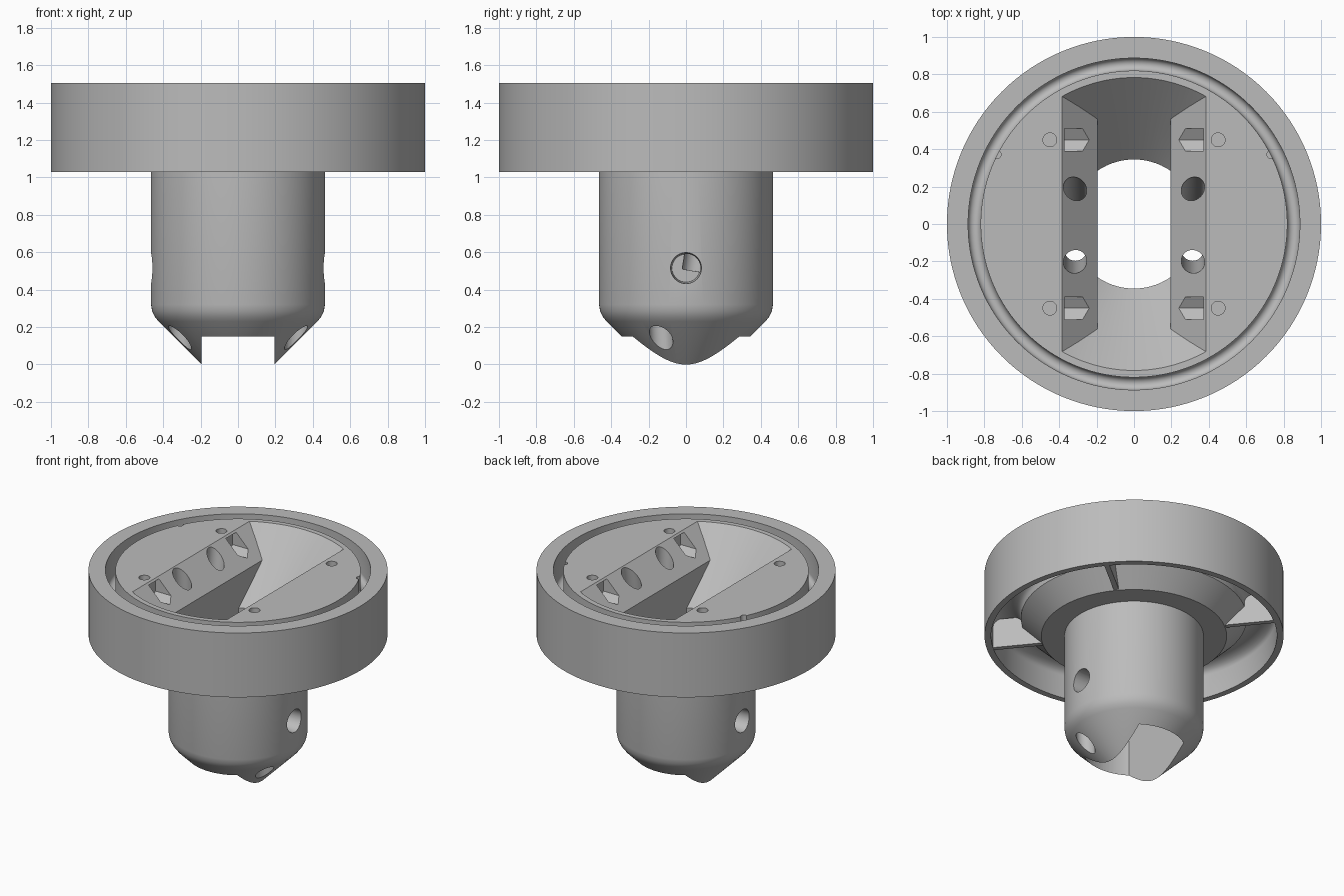
import bpy, bmesh
from math import pi, sin, cos, radians
from mathutils import Vector, Matrix

old = bpy.data.objects.get("Cube")
if old:
    bpy.data.objects.remove(old, do_unlink=True)

grey = bpy.data.materials.new("plain grey")
grey.use_nodes = True
grey.diffuse_color = (0.5, 0.5, 0.5, 1)
grey.node_tree.nodes["Principled BSDF"].inputs["Base Color"].default_value = (0.5, 0.5, 0.5, 1)


def make(name, bm):
    bmesh.ops.remove_doubles(bm, verts=bm.verts, dist=1e-5)
    bmesh.ops.recalc_face_normals(bm, faces=bm.faces)
    mesh = bpy.data.meshes.new(name)
    bm.to_mesh(mesh)
    bm.free()
    mesh.materials.append(grey)
    obj = bpy.data.objects.new(name, mesh)
    bpy.context.collection.objects.link(obj)
    return obj


def lathe(name, profile, steps=128):
    """Solid of revolution; the profile starts and ends on the axis."""
    bm = bmesh.new()
    rings = []
    for r, z in profile:
        if r == 0:
            rings.append([bm.verts.new((0, 0, z))] * steps)
        else:
            rings.append([bm.verts.new((r * cos(2 * pi * i / steps), r * sin(2 * pi * i / steps), z))
                          for i in range(steps)])
    for a, b in zip(rings, rings[1:]):
        for i in range(steps):
            j = (i + 1) % steps
            quad = list(dict.fromkeys((a[i], a[j], b[j], b[i])))
            bm.faces.new(quad)
    return make(name, bm)


def rod(name, start, end, r1, r2=None, sides=40, spin=0.0):
    """Cylinder or cone between two points."""
    a, b = Vector(start), Vector(end)
    turn = (b - a).to_track_quat('Z', 'Y').to_matrix().to_4x4()
    bm = bmesh.new()
    bmesh.ops.create_cone(bm, cap_ends=True, segments=sides, radius1=r1,
                          radius2=r1 if r2 is None else r2, depth=(b - a).length,
                          matrix=Matrix.Translation((a + b) / 2) @ turn @ Matrix.Rotation(spin, 4, 'Z'))
    return make(name, bm)


def prism(name, outline, axis, lo, hi):
    """Extrude an outline along x or y."""
    bm = bmesh.new()
    place = (lambda u, v, w: (w, u, v)) if axis == 'X' else (lambda u, v, w: (u, w, v))
    ends = [[bm.verts.new(place(u, v, w)) for u, v in outline] for w in (lo, hi)]
    bm.faces.new(ends[0])
    bm.faces.new(ends[1])
    n = len(outline)
    for i in range(n):
        j = (i + 1) % n
        bm.faces.new((ends[0][i], ends[0][j], ends[1][j], ends[1][i]))
    return make(name, bm)


def boolean(target, tool, operation='DIFFERENCE'):
    tool.hide_render = True
    mod = target.modifiers.new("cut", 'BOOLEAN')
    mod.operation, mod.solver, mod.object = operation, 'EXACT', tool
    bpy.context.view_layer.objects.active = target
    bpy.ops.object.modifier_apply(modifier=mod.name)
    bpy.data.objects.remove(tool, do_unlink=True)


def arc(cx, cz, rx, rz, n=12):
    """Half ellipse from left to right over the centre; negative radii flip it."""
    return [(cx - rx * cos(pi * i / n), cz + rz * sin(pi * i / n)) for i in range(n + 1)]


# Body: nozzle, hub, hollow rim and seal groove in one profile
TOP, DECK, BASE = 1.505, 1.5, 1.03
nozzle = [(0, 0), (.195, 0), (.425, .23), (.445, .255), (.459, .285), (.465, .32), (.465, BASE)]
hub = [(.62, BASE), (.756, 1.166)]
rim = [(.956, BASE), (1, BASE), (1, TOP), (.887, TOP)]
body = lathe("nozzle_body", nozzle + hub + arc(.856, 1.2, .1, .06) + rim
             + arc(.8535, 1.33, -.0335, -.0335) + [(.82, DECK), (0, DECK)])

# Funnel and slot: cone and bore limited by two flared side planes
S = .1945
funnel = lathe("funnel_cutter", [(0, -.1), (.345, -.1), (.345, 1.062), (.883, 1.6), (0, 1.6)])
flare = prism("flare_cutter", [(-S, -.2), (S, -.2), (S, 1.31), (S + .4, 1.71),
                               (-S - .4, 1.71), (-S, 1.31)], 'Y', -1.2, 1.2)
boolean(funnel, flare, 'INTERSECT')
boolean(body, funnel)

for s in (-1, 1):
    # Side ports
    boolean(body, rod("port", (s * .1, 0, .515), (s * .6, 0, .515), .064))
    boolean(body, rod("port_mouth", (s * .32, 0, .515), (s * .5, 0, .515), .075, .085))
    # Long drilled channels: the front one leaves through the nose
    boolean(body, rod("front_channel", (s * .316, -.21, 1.6), (s * .31, -.12, -.1), .062))
    boolean(body, rod("back_channel", (s * .316, .215, 1.6), (s * .31, .04, .5), .062))
    # Locating notches on the deck edge
    boolean(body, rod("notch", (s * .733, .372, 1.38), (s * .733, .372, 1.6), .022, sides=20))
    for t in (-.45, .45):
        # Nut pockets with pointed floors, and their screw holes
        pocket = [(t, 1.355), (t + .06, 1.39), (t + .06, 1.488), (t - .06, 1.488), (t - .06, 1.39)]
        boolean(body, prism("nut_pocket", pocket, 'X', *sorted((s * .15, s * .4))))
        boolean(body, rod("screw_hole", (s * .45, t, 1.36), (s * .45, t, 1.6), .037, sides=24))

# Ribs inside the hollow rim
bm = bmesh.new()
for k in range(4):
    bmesh.ops.create_cube(bm, size=1, matrix=Matrix.Rotation(radians(39 + 90 * k), 4, 'Z')
                          @ Matrix.Translation((.785, 0, 1.1425)) @ Matrix.Diagonal((.37, .035, .215, 1)))
make("rim_ribs", bm)

# Smooth round surfaces, sharp edges
bpy.ops.object.select_all(action='DESELECT')
body.select_set(True)
bpy.context.view_layer.objects.active = body
bpy.ops.object.shade_smooth_by_angle(angle=radians(25))
